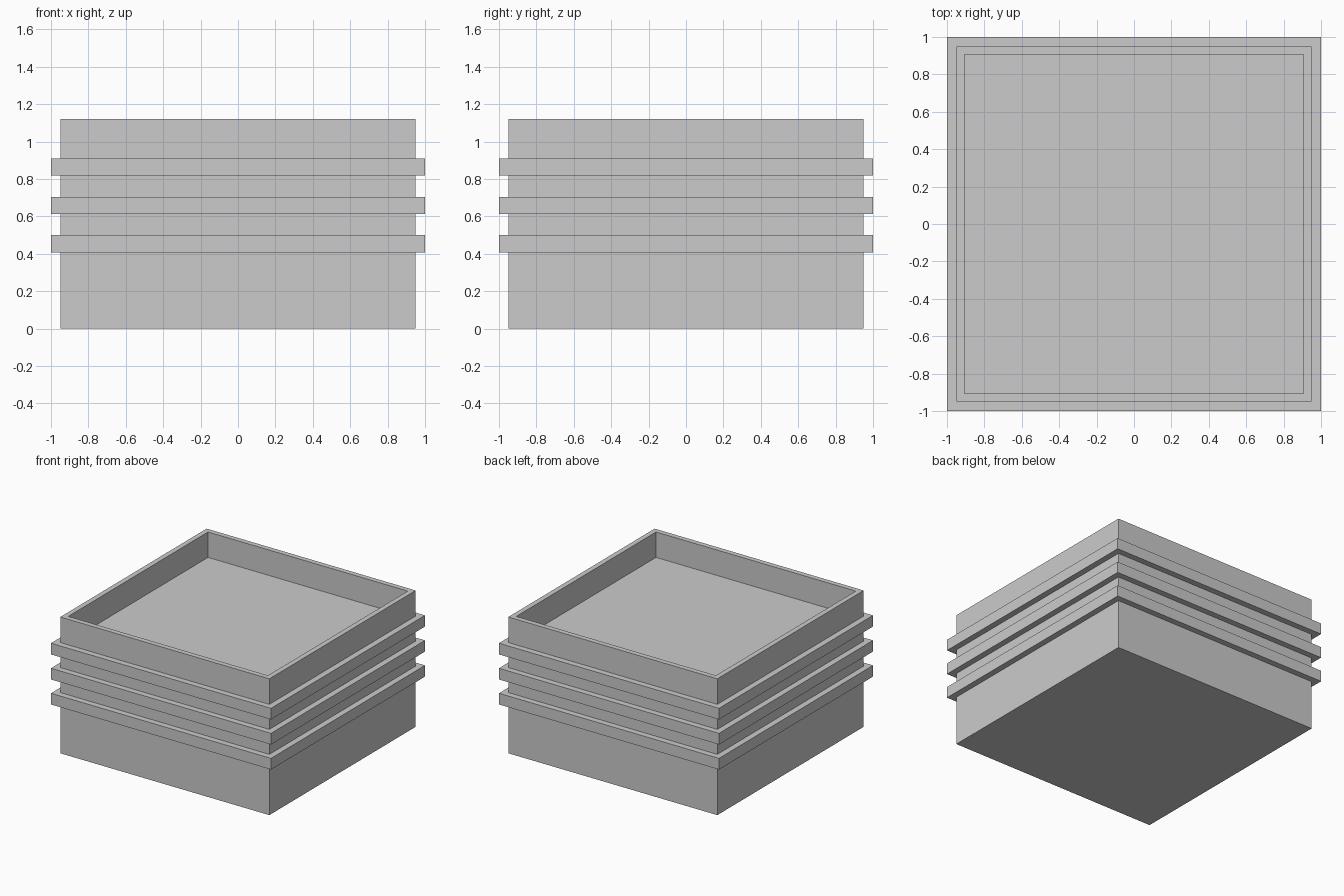
import bpy, bmesh
from mathutils import Matrix, Vector

if "Cube" in bpy.data.objects:
    bpy.data.objects.remove(bpy.data.objects["Cube"])

HALF = 0.95        # half width of the body
HEIGHT = 1.12
WALL = 0.06        # rim thickness
FLOOR_Z = 0.911    # recessed tray floor
BAND_H = 0.092


def finish(bm, name):
    bmesh.ops.recalc_face_normals(bm, faces=bm.faces)
    mesh = bpy.data.meshes.new(name)
    bm.to_mesh(mesh)
    bm.free()
    obj = bpy.data.objects.new(name, mesh)
    bpy.context.collection.objects.link(obj)
    return obj


def box(half, z0, z1):
    bm = bmesh.new()
    bmesh.ops.create_cube(bm, size=1, matrix=Matrix.Translation((0, 0, (z0 + z1) / 2))
                          @ Matrix.Diagonal((2 * half, 2 * half, z1 - z0, 1)))
    return bm


def square_frame(name, outer, inner, z0, z1):
    bm = bmesh.new()
    corners = [(-1, -1), (1, -1), (1, 1), (-1, 1)]
    section = [(inner, z0), (outer, z0), (outer, z1), (inner, z1)]
    rings = [[bm.verts.new((sx * r, sy * r, z)) for r, z in section] for sx, sy in corners]
    for i in range(4):
        a, b = rings[i], rings[(i + 1) % 4]
        for j in range(4):
            k = (j + 1) % 4
            bm.faces.new((a[j], b[j], b[k], a[k]))
    return finish(bm, name)


# Main body: a box whose top is inset and sunk into a shallow tray
bm = box(HALF, 0, HEIGHT)
bm.normal_update()
top = max(bm.faces, key=lambda f: f.calc_center_median().z)
bmesh.ops.inset_region(bm, faces=[top], thickness=WALL)
well = bmesh.ops.extrude_discrete_faces(bm, faces=[top])["faces"][0]
bmesh.ops.translate(bm, verts=well.verts, vec=Vector((0, 0, FLOOR_Z - HEIGHT)))
finish(bm, "box_body")

# Three square bands wrapped around the body
for i, level in enumerate(("lower", "middle", "upper")):
    z = 0.407 + 0.2055 * i
    square_frame(level + "_band", 1.0, HALF - 0.03, z, z + BAND_H)
